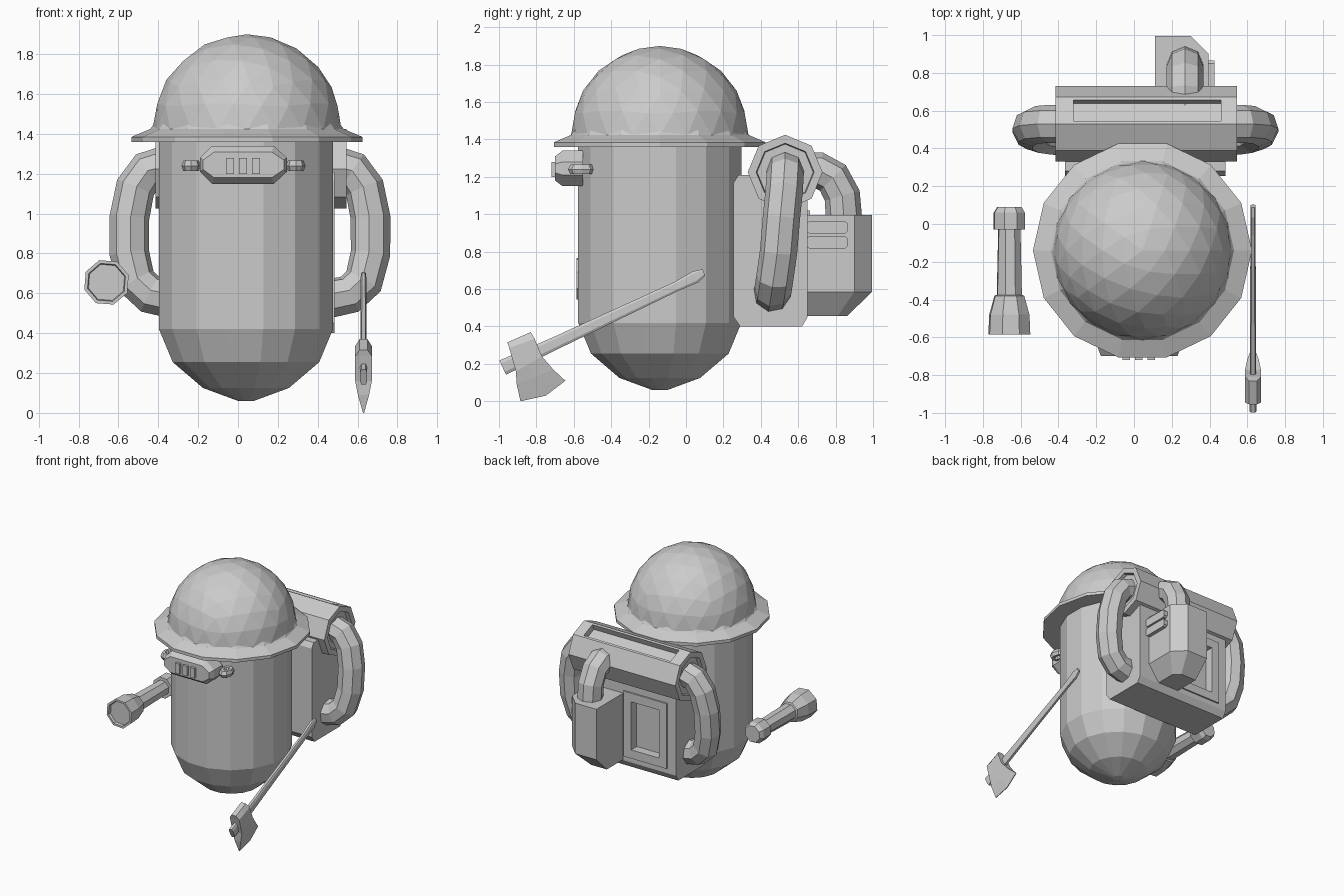
import bpy, math
from mathutils import Vector
import bmesh

if "Cube" in bpy.data.objects:
    bpy.data.objects.remove(bpy.data.objects["Cube"])

MID = 0.06  # mirror plane of the backpack


def loft(name, rings):
    """Skin a list of equal-length point rings and cap both ends."""
    n = len(rings[0])
    verts = [p for r in rings for p in r]
    faces = [(i * n + k, i * n + (k + 1) % n, (i + 1) * n + (k + 1) % n, (i + 1) * n + k)
             for i in range(len(rings) - 1) for k in range(n)]
    faces += [tuple(range(n)), tuple(range(len(verts) - n, len(verts)))]
    me = bpy.data.meshes.new(name)
    me.from_pydata(verts, [], faces)
    bm = bmesh.new()
    bm.from_mesh(me)
    bmesh.ops.recalc_face_normals(bm, faces=bm.faces[:])
    bm.to_mesh(me)
    bm.free()
    ob = bpy.data.objects.new(name, me)
    bpy.context.collection.objects.link(ob)
    return ob


def revolve(name, profile, sides, centre, axis='Z', turn=0.0):
    """Profile is (radius, position along axis)."""
    rings = []
    for r, h in profile:
        ring = []
        for k in range(sides):
            a = 2 * math.pi * (k + turn) / sides
            c, s = r * math.cos(a), r * math.sin(a)
            p = {'Z': (c, s, h), 'Y': (c, h, s), 'X': (h, c, s)}[axis]
            ring.append(tuple(Vector(p) + Vector(centre)))
        rings.append(ring)
    return loft(name, rings)


def box(name, lo, hi):
    pts = [(lo[0], lo[1]), (hi[0], lo[1]), (hi[0], hi[1]), (lo[0], hi[1])]
    return loft(name, [[(x, y, z) for x, y in pts] for z in (lo[2], hi[2])])


def cut(target, cutter):
    m = target.modifiers.new("cut", 'BOOLEAN')
    m.object = cutter
    m.operation = 'DIFFERENCE'
    m.solver = 'EXACT'
    bpy.context.view_layer.objects.active = target
    bpy.ops.object.modifier_apply(modifier=m.name)
    bpy.data.objects.remove(cutter)


def hose(name, pts, radius):
    cu = bpy.data.curves.new(name, 'CURVE')
    cu.dimensions = '3D'
    cu.bevel_depth = radius
    cu.bevel_resolution = 2
    cu.use_fill_caps = True
    sp = cu.splines.new('POLY')
    sp.points.add(len(pts) - 1)
    for q, p in zip(sp.points, pts):
        q.co = (*p, 1)
    ob = bpy.data.objects.new(name, cu)
    bpy.context.collection.objects.link(ob)
    bpy.ops.object.select_all(action='DESELECT')
    ob.select_set(True)
    bpy.context.view_layer.objects.active = ob
    bpy.ops.object.convert(target='MESH')
    for f in ob.data.polygons:
        f.use_smooth = False
    return ob


# Capsule body
revolve("body", [(0.04, 0.06), (0.22, 0.125), (0.375, 0.255), (0.445, 0.42), (0.445, 1.40)],
        16, (0.04, -0.14, 0), turn=0.5)

# Helmet: faceted half dome and flared brim
bpy.ops.mesh.primitive_ico_sphere_add(subdivisions=3, radius=1, location=(0.045, -0.14, 1.42))
dome = bpy.context.object
dome.name = "helmet_dome"
bm = bmesh.new()
bm.from_mesh(dome.data)
g = bm.verts[:] + bm.edges[:] + bm.faces[:]
bmesh.ops.bisect_plane(bm, geom=g, plane_co=(0, 0, 0), plane_no=(0, 0, 1), clear_inner=True)
bm.to_mesh(dome.data)
bm.free()
dome.scale = (0.475, 0.475, 0.48)
revolve("helmet_brim", [(0.44, 1.49), (0.485, 1.425), (0.58, 1.385), (0.58, 1.36), (0.44, 1.365)],
        14, (0.045, -0.14, 0))

# Headlamp: octagonal block, three lens bars, two strap loops
lamp = [(-0.19, 1.21), (-0.13, 1.15), (0.18, 1.15), (0.245, 1.21),
        (0.245, 1.28), (0.18, 1.34), (-0.13, 1.34), (-0.19, 1.28)]
small = [(0.027 + (x - 0.027) * 0.93, 1.245 + (z - 1.245) * 0.68) for x, z in lamp]
loft("headlamp", [[(x, -0.55, z) for x, z in lamp], [(x, -0.66, z) for x, z in lamp],
                  [(x, -0.70, z) for x, z in small]])
for i in range(3):
    x = 0.025 + (i - 1) * 0.066
    box("lamp_lens", (x - 0.02, -0.72, 1.20), (x + 0.02, -0.69, 1.28))
for x in (-0.235, 0.29):
    bpy.ops.mesh.primitive_torus_add(major_segments=8, minor_segments=6, major_radius=0.04,
                                     minor_radius=0.025, location=(x, -0.56, 1.24))
    bpy.context.object.name = "lamp_loop"
    bpy.context.object.scale = (0.75, 1.1, 1.2)

# Flashlight with recessed lens
revolve("flashlight", [(0.095, -0.565), (0.1, -0.585), (0.117, -0.585), (0.112, -0.48), (0.083, -0.38),
                       (0.07, -0.375), (0.062, -0.03), (0.087, -0.03), (0.087, 0.06), (0.068, 0.09)],
        8, (-0.66, 0, 0.655), 'Y', 0.4)

# Axe handle
d = Vector((0, 0.90, 0.435)).normalized()
n = Vector((0, -d.z, d.y))
rings = []
for y, z, w, t in [(-0.98, 0.18, 0.042, 0.018), (-0.70, 0.31, 0.034, 0.016),
                   (-0.05, 0.615, 0.026, 0.014), (0.05, 0.665, 0.033, 0.014), (0.095, 0.69, 0.018, 0.012)]:
    c = Vector((0.63, y, z))
    rings.append([tuple(c + n * (w * b) + Vector((t * a, 0, 0)))
                  for a, b in ((1, .6), (.6, 1), (-.6, 1), (-1, .6), (-1, -.6), (-.6, -1), (.6, -1), (1, -.6))])
loft("axe_handle", rings)

# Axe head: wedge lofted from the poll down to the cutting edge
rings = []
for (y0, z0), (y1, z1), t in [((-0.955, 0.315), (-0.83, 0.37), 0.02), ((-0.945, 0.285), (-0.81, 0.335), 0.042),
                              ((-0.91, 0.16), (-0.77, 0.24), 0.042), ((-0.905, 0.09), (-0.71, 0.17), 0.028)]:
    rings.append([(0.63 + s * t, y0 + (y1 - y0) * u, z0 + (z1 - z0) * u)
                  for s, u in ((-1, 0), (-1, .5), (-1, 1), (1, 1), (1, .5), (1, 0))])
edge = [(-0.885, 0.0), (-0.75, 0.03), (-0.645, 0.11)]
rings.append([(0.627, y, z) for y, z in edge] + [(0.633, y, z) for y, z in edge[::-1]])
loft("axe_head", rings)

# Backpack with recessed rear panel
prof = [(0.29, 0.40), (0.62, 0.40), (0.65, 0.45), (0.65, 1.21), (0.28, 1.21), (0.255, 1.17), (0.255, 0.45)]
pack = loft("backpack", [[(x, y, z) for y, z in prof] for x in (-0.365, 0.485)])
cut(pack, box("panel_cutter", (-0.22, 0.59, 0.56), (0.03, 0.75, 0.95)))
frame = box("panel_frame", (-0.29, 0.63, 0.49), (0.10, 0.662, 1.02))
cut(frame, box("frame_cutter", (-0.22, 0.55, 0.56), (0.03, 0.75, 0.95)))

# Roll on top with sunken ends and a long slot
roll = revolve("top_roll", [(0.15, -0.385), (0.155, -0.415), (0.20, -0.415), (0.20, 0.545),
                            (0.155, 0.545), (0.15, 0.515)], 8, (0, 0.53, 1.225), 'X')
slot = box("slot_cutter", (-0.39, -0.06, -0.05), (0.39, 0.06, 0.1))
slot.location = (0.07, 0.601, 1.396)
slot.rotation_euler = (math.radians(-22.5), 0, 0)
bpy.context.view_layer.update()
cut(roll, slot)

# Rear side tank with chamfered corner and base, and its two bars
top = [(0.11, 0.64), (0.11, 0.995), (0.30, 0.995), (0.395, 0.90), (0.395, 0.64)]
base = [(0.11, 0.64), (0.11, 0.86), (0.25, 0.86), (0.30, 0.81), (0.30, 0.64)]
loft("rear_tank", [[(x, y, 0.455) for x, y in base], [(x, y, 0.585) for x, y in top],
                   [(x, y, 0.995) for x, y in top]])
for z in (0.85, 0.93):
    bar = [(y, z + dz) for y, dz in ((0.64, -.02), (0.66, -.033), (0.85, -.033), (0.865, -.02),
                                     (0.865, .02), (0.85, .033), (0.66, .033), (0.64, .02))]
    loft("tank_bar", [[(x, y, h) for y, h in bar] for x in (0.38, 0.425)])

# Hoses: one pair at the sides, one into the tank
hose("tank_hose", [(0.27, 0.60, 1.235), (0.27, 0.71, 1.235), (0.27, 0.785, 1.195),
                   (0.27, 0.835, 1.10), (0.27, 0.845, 0.97)], 0.097)
side = [(0.50, 0.53, 1.235), (0.575, 0.53, 1.215), (0.635, 0.525, 1.13), (0.665, 0.51, 0.98),
        (0.665, 0.495, 0.80), (0.63, 0.475, 0.66), (0.56, 0.465, 0.595), (0.46, 0.46, 0.575)]
for s in (1, -1):
    hose("side_hose", [(MID + s * (x - MID), y, z) for x, y, z in side], 0.1)
